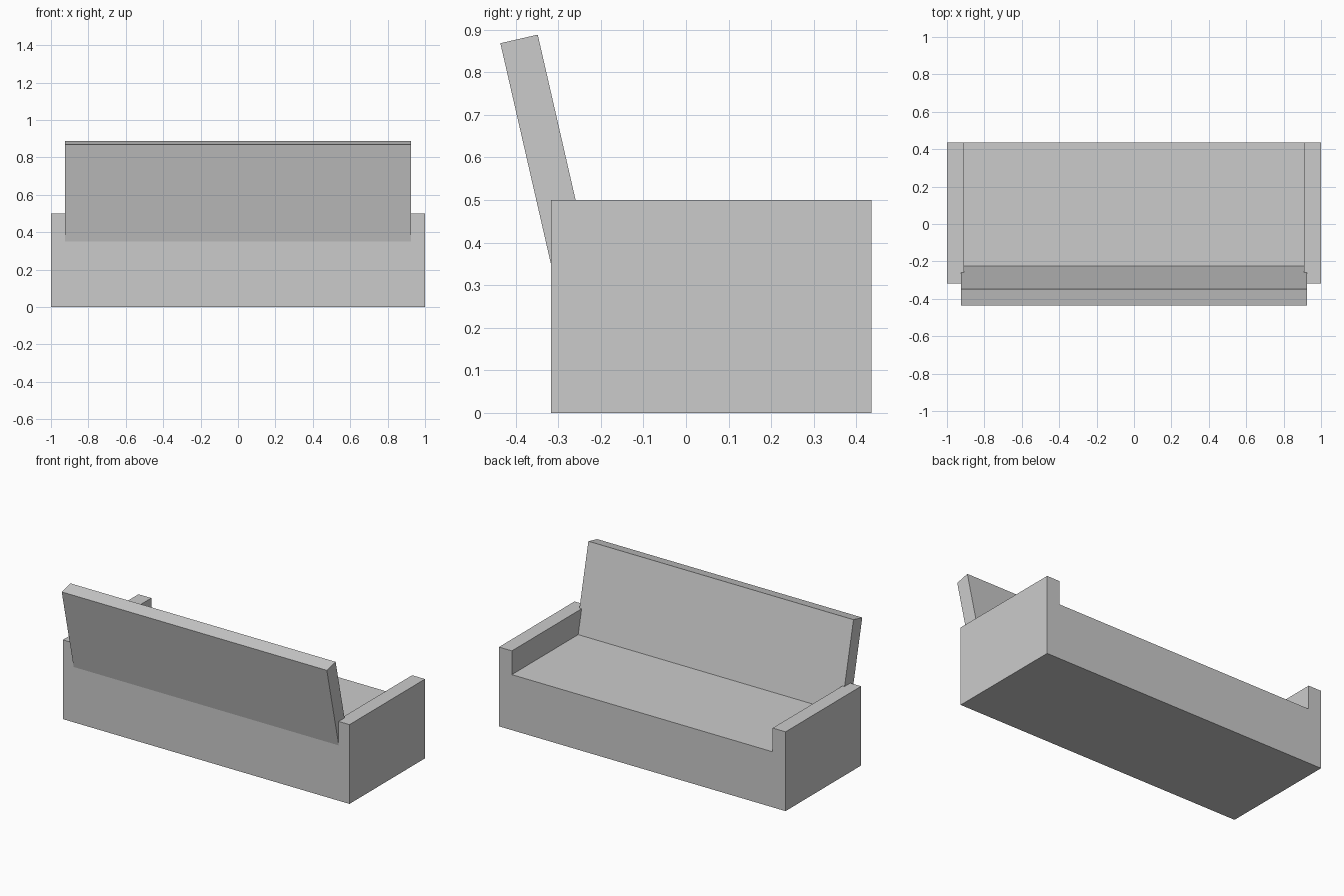
import bpy
from math import radians, sin, cos

if "Cube" in bpy.data.objects:
    bpy.data.objects.remove(bpy.data.objects["Cube"])

Y0, Y1 = -0.317, 0.436   # sofa depth range
SEAT_Z, ARM_Z = 0.35, 0.50


def box(name, lo, hi):
    size = [b - a for a, b in zip(lo, hi)]
    mid = [(a + b) / 2 for a, b in zip(lo, hi)]
    bpy.ops.mesh.primitive_cube_add(size=1, location=mid)
    ob = bpy.context.object
    ob.name = name
    ob.scale = size
    return ob


# Solid base whose top is the seat
box("seat_base", (-1, Y0, 0), (1, Y1, SEAT_Z))

# Armrests standing on both ends of the base
for side, x0, x1 in (("left", -1, -0.91), ("right", 0.91, 1)):
    box(side + "_armrest", (x0, Y0, SEAT_Z), (x1, Y1, ARM_Z))

# Leaning backrest, sunk into the base and slightly into the armrests
lean, thick, length = radians(12.9), 0.09, 0.60
back = box("backrest", (-0.925, -thick / 2, -length / 2),
           (0.925, thick / 2, length / 2))
back.rotation_euler.x = lean
# place it by the midpoint of its top edge
back.location = (0, -0.392 + sin(lean) * length / 2,
                 0.878 - cos(lean) * length / 2)
